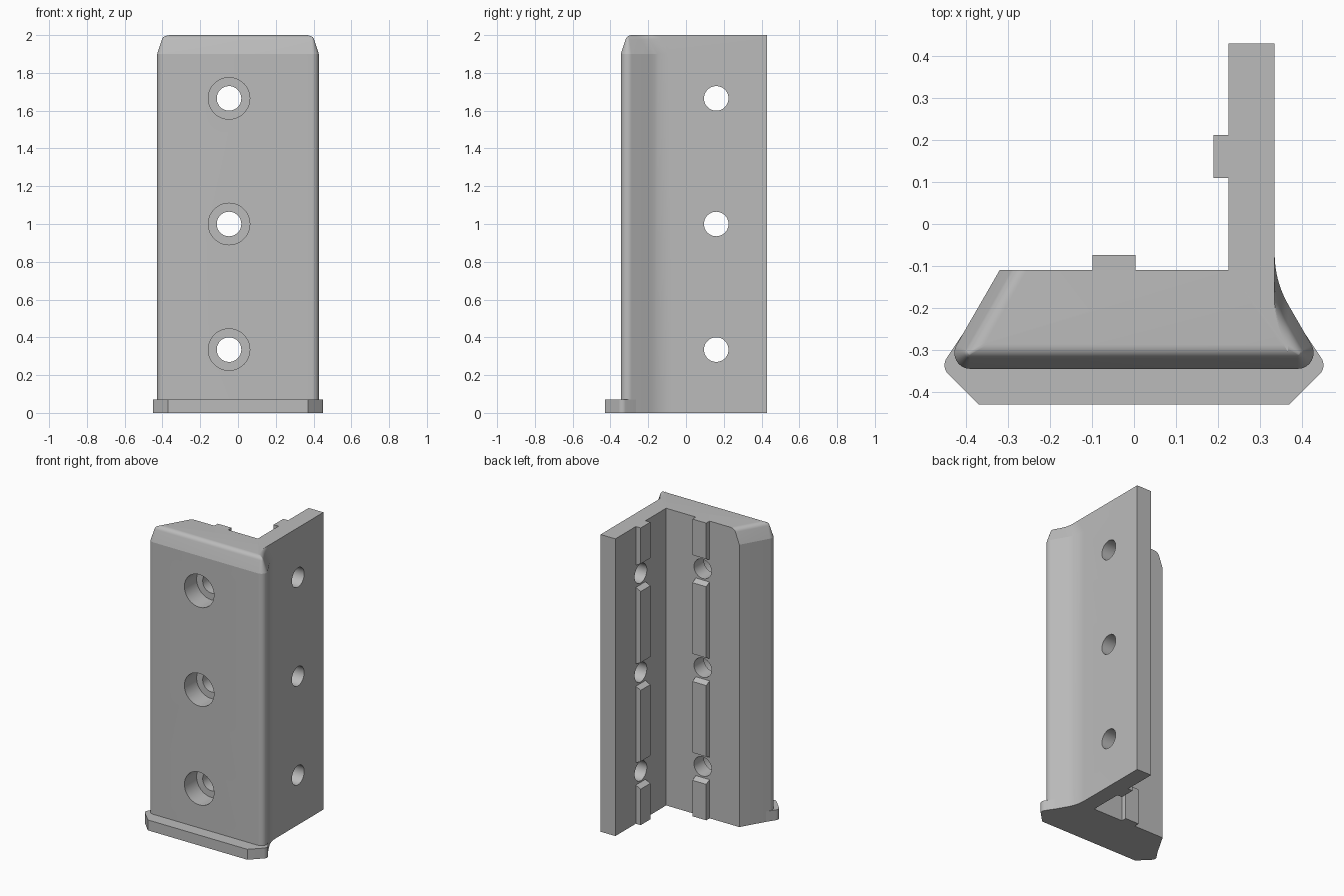
import bpy, bmesh
from math import sin, cos, tan, radians, pi
from mathutils import Vector

cube = bpy.data.objects.get("Cube")
if cube:
    bpy.data.objects.remove(cube)

grey = bpy.data.materials.new("plain grey")
grey.use_nodes = True
grey.diffuse_color = (0.5, 0.5, 0.5, 1)
grey.node_tree.nodes["Principled BSDF"].inputs["Base Color"].default_value = (0.5, 0.5, 0.5, 1)

HOLE_Z = (0.335, 1.0, 1.665)
HOLE_R = 0.065


def loft(name, rings):
    """Skin closed rings of equal point count and cap both ends."""
    bm = bmesh.new()
    loops = [[bm.verts.new(p) for p in ring] for ring in rings]
    n = len(loops[0])
    for a, b in zip(loops, loops[1:]):
        for i in range(n):
            j = (i + 1) % n
            bm.faces.new((a[i], a[j], b[j], b[i]))
    bm.faces.new(loops[0][::-1])
    bm.faces.new(loops[-1])
    bmesh.ops.recalc_face_normals(bm, faces=bm.faces)
    mesh = bpy.data.meshes.new(name)
    bm.to_mesh(mesh)
    bm.free()
    mesh.materials.append(grey)
    ob = bpy.data.objects.new(name, mesh)
    bpy.context.collection.objects.link(ob)
    return ob


def activate(ob):
    bpy.ops.object.select_all(action='DESELECT')
    ob.select_set(True)
    bpy.context.view_layer.objects.active = ob


def smooth(ob):
    activate(ob)
    bpy.ops.object.shade_smooth_by_angle(angle=radians(12))


def rounded(corners):
    """Replace each (x, y, radius, segments) corner by a tangent arc."""
    out = []
    for i, (x, y, r, seg) in enumerate(corners):
        p = Vector((x, y))
        if not r:
            out.append(p)
            continue
        u = (Vector(corners[i - 1][:2]) - p).normalized()
        v = (Vector(corners[(i + 1) % len(corners)][:2]) - p).normalized()
        half = u.angle(v) / 2
        centre = p + (u + v).normalized() * (r / sin(half))
        start = p + u * (r / tan(half)) - centre
        end = p + v * (r / tan(half)) - centre
        sweep = pi - 2 * half
        for k in range(seg + 1):
            t = k / seg
            out.append(centre + (start * sin((1 - t) * sweep) + end * sin(t * sweep)) / sin(sweep))
    return out


def section(d, z):
    """Angle profile with its front and slanted sides inset by d."""
    s = tan(radians(30))
    shift = d / cos(radians(30))
    front, back, wing = -0.345 + d, -0.11, 0.335

    def side(y):
        return 0.32 + (back - y) * s - shift

    meet = back - (wing - 0.32 + shift) / s
    r = max(0.038 - d, 0.004)
    pts = rounded([
        (-side(back), back, 0, 0), (-side(front), front, r, 12),
        (side(front), front, r, 12), (wing, meet, 0.24, 8),
        (wing, 0.43, 0, 0), (0.225, 0.43, 0, 0), (0.225, back, 0, 0)])
    return [(p.x, p.y, z) for p in pts]


# Main angle body with tapered, rounded top edge
levels = [(0, 0), (0, 1.9)]
for k in range(9):
    a = radians(18 + 72 * k / 8)
    levels.append((0.057 - 0.034 * cos(a), 1.966 + 0.034 * sin(a)))
body = loft("angle_body", [section(d, z) for d, z in levels])


def drill(profile, place):
    """Cut a turned profile of (radius, depth) steps from the body."""
    turn = [2 * pi * k / 48 for k in range(48)]
    cutter = loft("drill", [[place(r * cos(a), r * sin(a), t) for a in turn] for r, t in profile])
    cutter.hide_render = True
    activate(body)
    mod = body.modifiers.new("hole", 'BOOLEAN')
    mod.operation = 'DIFFERENCE'
    mod.solver = 'EXACT'
    mod.object = cutter
    bpy.ops.object.modifier_apply(modifier=mod.name)
    bpy.data.objects.remove(cutter)


# Counterbored front holes and plain wing holes
for hz in HOLE_Z:
    drill([(0.11, -0.5), (0.11, -0.215), (HOLE_R, -0.215), (HOLE_R, 0)],
          lambda u, v, t: (-0.0475 + u, t, hz + v))
    drill([(HOLE_R, 0.15), (HOLE_R, 0.5)],
          lambda u, v, t: (t, 0.16 + u, hz + v))
smooth(body)

# Foot lip along the bottom front edge
lip = rounded([(-0.37, -0.43, 0, 0), (0.37, -0.43, 0, 0), (0.46, -0.34, 0.03, 8),
               (0.41, -0.265, 0, 0), (0.38, -0.30, 0, 0),
               (-0.38, -0.30, 0, 0), (-0.41, -0.265, 0, 0), (-0.46, -0.34, 0.03, 8)])
foot = loft("foot_lip", [[(p.x, p.y, z) for p in lip] for z in (0, 0.07)])
smooth(foot)

# Ribs on the inner faces, broken around each hole with sloped ends
stops = [0] + [z for hz in HOLE_Z for z in (hz - 0.075, hz + 0.075)] + [2]
for n in range(0, len(stops), 2):
    lo, hi = stops[n], stops[n + 1]
    low_slope = 0.018 if lo > 0 else 0
    high_slope = 0.018 if hi < 2 else 0
    shape = [(-0.01, lo), (0, lo), (0.036, lo + low_slope),
             (0.036, hi - high_slope), (0, hi), (-0.01, hi)]
    loft(f"front_rib_{n // 2 + 1}",
         [[(x, -0.11 + h, z) for h, z in shape] for x in (-0.0985, 0.004)])
    loft(f"wing_rib_{n // 2 + 1}",
         [[(0.225 - h, y, z) for h, z in shape] for y in (0.11, 0.212)])
